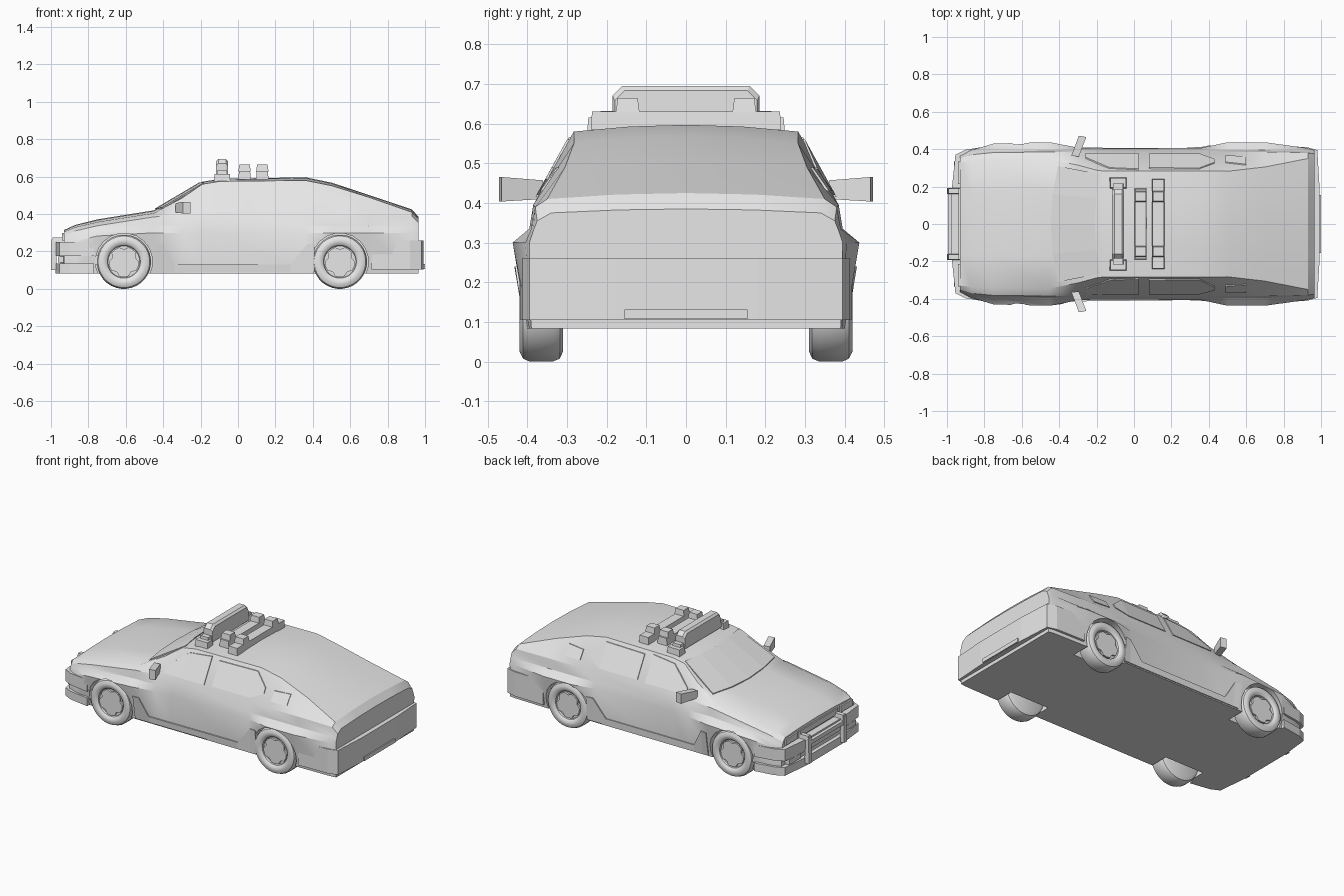
import bpy, bmesh
from math import sin, cos, tau, radians
from mathutils import Vector
from mathutils.bvhtree import BVHTree

cube = bpy.data.objects.get("Cube")
if cube:
    bpy.data.objects.remove(cube, do_unlink=True)

grey = bpy.data.materials.new("plain grey")
grey.use_nodes = True
grey.diffuse_color = (0.8, 0.8, 0.8, 1)
for node in grey.node_tree.nodes:
    if node.type == 'BSDF_PRINCIPLED':
        node.inputs["Base Color"].default_value = grey.diffuse_color


def loft(name, rings):
    """Bridge equal-sized loops of points and cap both ends."""
    bm = bmesh.new()
    loops = [[bm.verts.new(p) for p in ring] for ring in rings]
    count = len(loops[0])
    for a, b in zip(loops, loops[1:]):
        for i in range(count):
            j = (i + 1) % count
            bm.faces.new((a[i], a[j], b[j], b[i]))
    bm.faces.new(loops[0])
    bm.faces.new(loops[-1])
    bmesh.ops.recalc_face_normals(bm, faces=bm.faces)
    mesh = bpy.data.meshes.new(name)
    bm.to_mesh(mesh)
    bm.free()
    obj = bpy.data.objects.new(name, mesh)
    bpy.context.collection.objects.link(obj)
    mesh.materials.append(grey)
    return obj


def activate(obj):
    bpy.ops.object.select_all(action='DESELECT')
    obj.select_set(True)
    bpy.context.view_layer.objects.active = obj


def smooth(obj, angle=30):
    activate(obj)
    bpy.ops.object.shade_smooth_by_angle(angle=radians(angle))


def block(name, x, y, z, taper=0):
    """Box from (low, high) ranges; taper draws the top inwards."""
    def rect(h, t):
        return [(x[0] + t, y[0] + t, h), (x[1] - t, y[0] + t, h),
                (x[1] - t, y[1] - t, h), (x[0] + t, y[1] - t, h)]
    return loft(name, [rect(z[0], 0), rect(z[1], taper)])


def circle(radius, cx, y, cz, sides):
    return [(cx + radius * cos(tau * (i + .5) / sides), y,
             cz + radius * sin(tau * (i + .5) / sides)) for i in range(sides)]


# Body shell: x, flare width, side width, roof width, roof edge, roof centre
stations = [
    (-.93, .37, .36, .33, .305, .315),
    (-.87, .395, .38, .335, .33, .342),
    (-.75, .43, .392, .34, .358, .372),
    (-.45, .437, .395, .345, .405, .42),
    (-.30, .408, .395, .315, .485, .51),
    (-.19, .403, .395, .285, .56, .573),
    (-.10, .403, .395, .283, .575, .588),
    (.36, .407, .395, .283, .58, .597),
    (.50, .437, .395, .282, .552, .568),
    (.70, .437, .395, .305, .49, .502),
    (.93, .405, .39, .35, .41, .425),
    (.965, .395, .385, .34, .375, .385),
]
FLOOR = .083


def section(x, flare, side, roof, edge, centre):
    belt = min(.395, edge - .02)
    shoulder = min(.335, belt - .025)
    crease = min(.3, shoulder - .03)
    half = [(side + .005, FLOOR), (flare, crease), (side, shoulder),
            (side - .01, belt), (roof, edge),
            (roof / 2, edge + (centre - edge) * .75)]
    ring = [(0, FLOOR)] + half + [(0, centre)]
    ring += [(-y, z) for y, z in reversed(half)]
    return [(x, y, z) for y, z in ring]


body = loft("body_shell", [section(*s) for s in stations])
bm = bmesh.new()
bm.from_mesh(body.data)
surface = BVHTree.FromBMesh(bm)
bm.free()

# Wheel arches cut from the body
WHEEL_X, WHEEL_R = (-.61, .545), .145
for x in WHEEL_X:
    for s in (1, -1):
        cutter = loft("arch_cutter", [circle(.153, x, s * y, WHEEL_R, 20) for y in (.28, .6)])
        cutter.hide_render = True
        mod = body.modifiers.new("arch", 'BOOLEAN')
        mod.operation, mod.solver, mod.object = 'DIFFERENCE', 'EXACT', cutter
        activate(body)
        bpy.ops.object.modifier_apply(modifier=mod.name)
        bpy.data.objects.remove(cutter, do_unlink=True)
smooth(body, 25)


def strip(name, columns, direction, raise_by=.006):
    """Thin plate laid on the body; each column is a pair of points to project."""
    direction = Vector(direction)

    def drop(p, offset):
        hit = surface.ray_cast(Vector(p) - direction * 2, direction)[0]
        return hit - direction * offset
    return loft(name, [[drop(a, raise_by), drop(b, raise_by), drop(b, -.002), drop(a, -.002)]
                       for a, b in columns])


# Side glass, quarter vents and sill panels: x, low z, high z
side_plates = {
    "front_window": [(-.26, .415, .45), (-.13, .415, .55), (.025, .415, .565)],
    "rear_window": [(.08, .42, .555), (.35, .42, .56), (.43, .46, .49)],
    "quarter_vent": [(.49, .43, .485), (.60, .43, .49)],
    "sill_panel": [(-.44, .09, .24), (-.40, .09, .24), (-.34, .09, .13),
                   (.28, .09, .13), (.37, .09, .24), (.41, .09, .24)],
}
for s, tag in ((1, "far"), (-1, "near")):
    for name, cols in side_plates.items():
        strip(f"{name}_{tag}", [((x, 0, a), (x, 0, b)) for x, a, b in cols], (0, -s, 0))

# Windscreen with a curved lower edge
strip("windscreen", [((-.445 + .4 * y * y, y, 0), (-.21 + .3 * y * y, y * .86, 0))
                     for y in (-.31, -.16, 0, .16, .31)], (0, 0, -1))


# Bumpers from half plans
def bumper(name, plan, low, high):
    ring = plan + [(x, -y) for x, y in reversed(plan)]
    return loft(name, [[(x, y, z) for x, y in ring] for z in (low, high)])


nose = [(-.77, .418), (-.90, .397), (-.955, .37), (-.975, .18)]
tail = [(.715, .417), (.92, .412), (.98, .395), (.993, .18)]
bumper("front_bumper", nose, .175, .25)
bumper("front_lip", nose, FLOOR, .135)
bumper("front_bumper_core", [(x + .025, y - .015) for x, y in nose], .13, .18)
bumper("rear_bumper", tail, .105, .26)
block("rear_plate_ledge", (.96, 1), (-.155, .155), (.107, .132))

# Nose details and push bar
block("grille", (-.938, -.92), (-.19, .19), (.26, .295))
for s, tag in ((1, "far"), (-1, "near")):
    a, b = sorted((s * .215, s * .335))
    block(f"headlight_{tag}", (-.94, -.92), (a, b), (.258, .298))
    block(f"fog_light_{tag}", (-.962, -.93), (a, b), (.14, .172))
    a, b = sorted((s * .16, s * .193))
    block(f"push_bar_upright_{tag}", (-1, -.97), (a, b), (.1, .265), .003)
    block(f"push_bar_top_arm_{tag}", (-.995, -.92), (a, b), (.25, .275), .003)
    block(f"push_bar_low_arm_{tag}", (-.995, -.93), (a, b), (.1, .125))
block("push_bar_rail", (-.995, -.975), (-.18, .18), (.215, .24))

# Wheels with a raised sidewall, sunk rim and notched cap
tyre = [(.12, .31), (.138, .318), (.145, .335), (.145, .395), (.138, .411),
        (.12, .42), (.1, .418), (.088, .408), (.085, .396)]
for x, end in zip(WHEEL_X, ("front", "rear")):
    for s, tag in ((1, "far"), (-1, "near")):
        smooth(loft(f"{end}_wheel_{tag}", [circle(r, x, s * y, WHEEL_R, 32) for r, y in tyre]), 35)
        cap = []
        for y in (.39, .408):
            points = []
            for i in range(20):
                r = .066 if i % 4 == 0 else .081
                a = tau * i / 20
                points.append((x + r * sin(a), s * y, WHEEL_R + r * cos(a)))
            cap.append(points)
        loft(f"{end}_wheel_cap_{tag}", cap)

# Door mirrors
mirror_plan = [(-.335, .365), (-.295, .36), (-.255, .465), (-.295, .472)]
for s, tag in ((1, "far"), (-1, "near")):
    loft(f"door_mirror_{tag}", [[(x, s * y, z + (y - .36) * k) for x, y in mirror_plan]
                                for z, k in ((.41, -.06), (.457, .08))])

# Roof beacon bar: chamfered housing on a stepped base
beacon = [(.185, .62), (.185, .67), (.16, .695)]
outline = beacon + [(-y, z) for y, z in reversed(beacon)]
smooth(loft("beacon_bar", [[(x, y * k, z - d) for y, z in outline]
                           for x, k, d in ((-.117, .97, .012), (-.105, 1, 0),
                                           (-.065, 1, 0), (-.053, .97, .012))]), 20)
block("beacon_base", (-.115, -.055), (-.22, .22), (.59, .632), .004)
for s, tag in ((1, "far"), (-1, "near")):
    a, b = sorted((s * .19, s * .25))
    block(f"beacon_foot_{tag}", (-.13, -.04), (a, b), (.57, .615), .004)

# Two roof rails, each with a pair of lamps
for x, reach, name in ((.035, .19, "front_rail"), (.13, .24, "rear_rail")):
    block(name, (x - .033, x + .033), (-reach, reach), (.585, .63), .003)
    for s, tag in ((1, "far"), (-1, "near")):
        y = s * .147
        block(f"{name}_lamp_{tag}", (x - .033, x + .033), (y - .03, y + .03), (.628, .665), .005)
